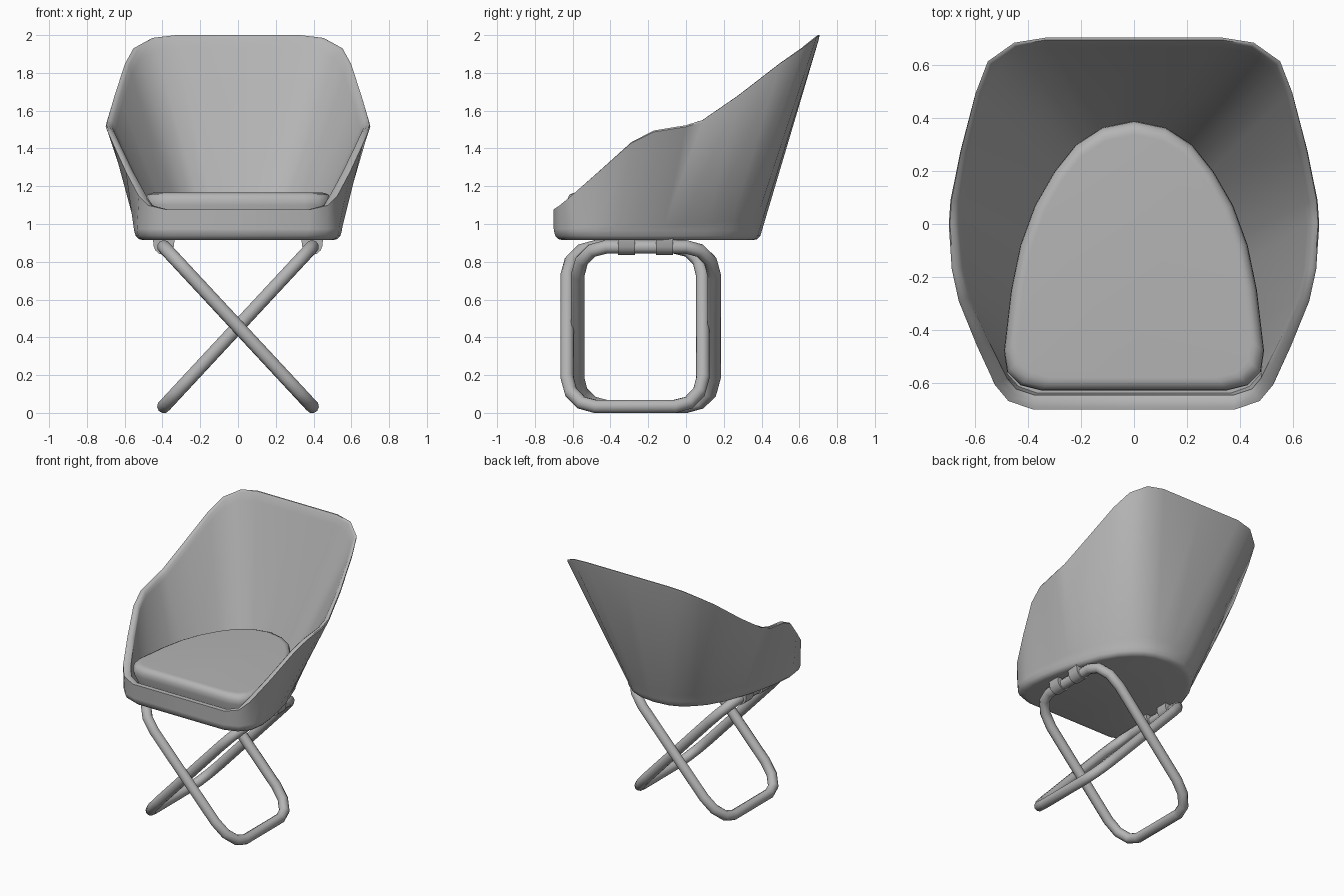
import bpy, bmesh, math
from mathutils import Vector

if "Cube" in bpy.data.objects:
    bpy.data.objects.remove(bpy.data.objects["Cube"])

# Half outlines, back centre round to front centre: rim (x, y, z) with base (x, y)
RIM = [(0, .71, 2), (.33, .71, 2), (.455, .69, 1.985), (.557, .618, 1.93), (.603, .50, 1.85),
       (.66, .28, 1.68), (.698, .09, 1.55), (.704, 0, 1.523), (.692, -.17, 1.495),
       (.665, -.29, 1.435), (.595, -.46, 1.283), (.525, -.61, 1.15), (.475, -.67, 1.10),
       (.38, -.702, 1.078), (0, -.702, 1.078)]
BASE = [(0, .402), (.12, .388), (.20, .355), (.27, .30), (.335, .23), (.405, .11), (.455, -.03),
        (.485, -.12), (.515, -.24), (.538, -.36), (.55, -.48), (.535, -.59), (.47, -.665),
        (.37, -.70), (0, -.70)]
PAD = [(0, .39), (.12, .365), (.22, .30), (.30, .20), (.375, .07), (.43, -.08), (.465, -.25),
       (.492, -.48), (.48, -.56), (.43, -.61), (.35, -.63), (0, -.63)]

GREY = bpy.data.materials.new("grey")
GREY.diffuse_color = (.46, .46, .46, 1)
GREY.use_nodes = True
GREY.node_tree.nodes["Principled BSDF"].inputs["Base Color"].default_value = GREY.diffuse_color


def mirrored(half):
    return half + [(-p[0], *p[1:]) for p in half[-2:0:-1]]


def scaled(half, s, z, cy=-.14):
    return mirrored([(x * s, cy + (y - cy) * s, z) for x, y in half])


def mix(a, b, t):
    return [Vector(p).lerp(Vector(q), t) for p, q in zip(a, b)]


def inset(ring, k, dz=0):
    """Move a ring inwards by k times the wall thickness, which thins with height."""
    out = []
    for i, p in enumerate(ring):
        a, b = Vector(ring[i - 1]), Vector(ring[(i + 1) % len(ring)])
        t = (b - a).to_2d().normalized()
        d = k * (.055 - .033 * min(1, max(0, (p[2] - 1.08) / .92)))
        out.append(Vector(p) + Vector((t.y * d, -t.x * d, dz)))
    return out


def finish(obj, angle=40):
    bpy.ops.object.select_all(action='DESELECT')
    obj.select_set(True)
    bpy.context.view_layer.objects.active = obj
    bpy.ops.object.shade_smooth_by_angle(angle=math.radians(angle))
    obj.data.materials.clear()
    obj.data.materials.append(GREY)


def to_object(name, bm, angle):
    me = bpy.data.meshes.new(name)
    bm.to_mesh(me)
    bm.free()
    obj = bpy.data.objects.new(name, me)
    bpy.context.collection.objects.link(obj)
    finish(obj, angle)


def loft(name, rings, angle):
    """Skin a stack of clockwise rings and close both ends."""
    bm = bmesh.new()
    vs = [[bm.verts.new(p) for p in r] for r in rings]
    n = len(rings[0])
    for a, b in zip(vs, vs[1:]):
        for i in range(n):
            j = (i + 1) % n
            bm.faces.new((a[j], a[i], b[i], b[j]))
    bm.faces.new(vs[0])
    bm.faces.new(vs[-1][::-1])
    to_object(name, bm, angle)


# Seat shell: flared bucket, rounded rim, inner wall and floor
rim, base = mirrored(RIM), scaled(BASE, 1, .965)
low_rim = mix(base, rim, .985)
inner_rim, inner_base = inset(rim, 1, -.012), inset(base, 1.1, .01)
loft("seat_shell", [scaled(BASE, .91, .914), scaled(BASE, .955, .92), scaled(BASE, .985, .937),
                    base, mix(base, rim, .06), low_rim, inset(rim, .2), inset(rim, .6),
                    inner_rim, mix(inner_rim, inner_base, .05), inner_base], 50)

# Cushion with a rounded upper edge
loft("seat_cushion", [scaled(PAD, .92, .98), scaled(PAD, 1, 1.10), scaled(PAD, .995, 1.13),
                      scaled(PAD, .975, 1.155), scaled(PAD, .93, 1.165),
                      scaled(PAD, .90, 1.166)], 60)


# Crossed leg loops: rounded rectangles of tube, sheared along x
def leg_loop(name, side, y0, y1, z0=.034, z1=.879, r=.15):
    pts = []
    for k, (cy, cz) in enumerate([(y1 - r, z1 - r), (y0 + r, z1 - r),
                                  (y0 + r, z0 + r), (y1 - r, z0 + r)]):
        for i in range(4):
            a = math.radians(90 * k + 30 * i)
            y, z = cy + r * math.cos(a), cz + r * math.sin(a)
            pts.append((side * .39 * (z - .4565) / .4195, y, z, 1))
    cu = bpy.data.curves.new(name, 'CURVE')
    cu.dimensions = '3D'
    cu.bevel_depth = .036
    cu.bevel_resolution = 3
    sp = cu.splines.new('POLY')
    sp.points.add(len(pts) - 1)
    for p, co in zip(sp.points, pts):
        p.co = co
    sp.use_cyclic_u = True
    obj = bpy.data.objects.new(name, cu)
    bpy.context.collection.objects.link(obj)
    bpy.ops.object.select_all(action='DESELECT')
    obj.select_set(True)
    bpy.context.view_layer.objects.active = obj
    bpy.ops.object.convert(target='MESH')
    finish(bpy.context.view_layer.objects.active, 60)


leg_loop("leg_loop_left_top", -1, -.629, .089)
leg_loop("leg_loop_right_top", 1, -.573, .149)


# Clamps: U-shaped blocks holding the top tubes under the shell
def clamp(name, x, y):
    prof = [(-.058, .925), (-.053, .88)]
    prof += [(.05 * math.cos(math.radians(a)), .882 + .046 * math.sin(math.radians(a)))
             for a in range(210, 331, 30)]
    prof += [(.053, .88), (.058, .925)]
    bm = bmesh.new()
    f = bm.faces.new([bm.verts.new((x + px, y - .045, pz)) for px, pz in prof])
    ext = bmesh.ops.extrude_face_region(bm, geom=[f])
    bmesh.ops.translate(bm, vec=(0, .09, 0),
                        verts=[g for g in ext['geom'] if isinstance(g, bmesh.types.BMVert)])
    bmesh.ops.recalc_face_normals(bm, faces=bm.faces)
    to_object(name, bm, 40)


for sx, label in ((-1, "left"), (1, "right")):
    for y, pos in ((-.315, "front"), (-.115, "back")):
        clamp(f"clamp_{label}_{pos}", sx * .393, y)
